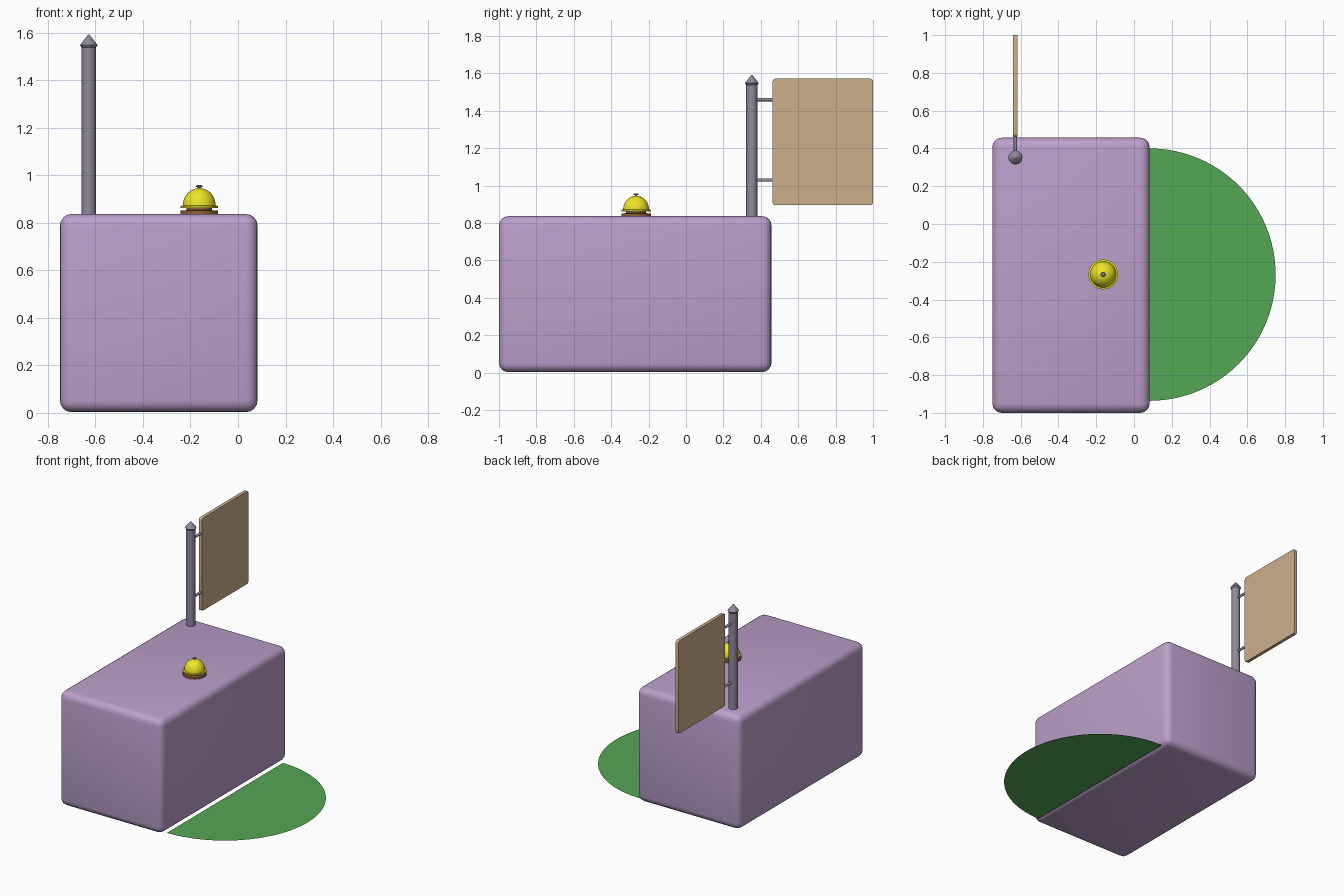
import bpy, bmesh, math
from mathutils import Vector

if "Cube" in bpy.data.objects:
    bpy.data.objects.remove(bpy.data.objects["Cube"])


def material(name, rgb):
    m = bpy.data.materials.new(name)
    m.diffuse_color = (*rgb, 1)
    m.use_nodes = True
    m.node_tree.nodes["Principled BSDF"].inputs["Base Color"].default_value = m.diffuse_color
    return m


LILAC = material("lilac", (0.50, 0.35, 0.60))
GREEN = material("green", (0.09, 0.38, 0.09))
YELLOW = material("yellow", (0.85, 0.78, 0.02))
BROWN = material("brown", (0.28, 0.12, 0.04))
TAN = material("tan", (0.60, 0.43, 0.26))
METAL = material("metal", (0.28, 0.25, 0.33))


def add(name, bm, mat, loc=(0, 0, 0), smooth=True):
    bmesh.ops.recalc_face_normals(bm, faces=bm.faces)
    me = bpy.data.meshes.new(name)
    bm.to_mesh(me)
    bm.free()
    ob = bpy.data.objects.new(name, me)
    ob.location = loc
    me.materials.append(mat)
    bpy.context.collection.objects.link(ob)
    bpy.ops.object.select_all(action='DESELECT')
    bpy.context.view_layer.objects.active = ob
    ob.select_set(True)
    if smooth:
        bpy.ops.object.shade_smooth_by_angle(angle=math.radians(35))
    return ob


def box(name, lo, hi, mat):
    lo, hi = Vector(lo), Vector(hi)
    bm = bmesh.new()
    bmesh.ops.create_cube(bm, size=1)
    bmesh.ops.scale(bm, vec=hi - lo, verts=bm.verts)
    return bm, (lo + hi) / 2


def lathe(name, profile, mat, loc, sides=32):
    """Revolve an (r, z) profile that starts and ends on the axis."""
    bm = bmesh.new()
    vs = [bm.verts.new((r, 0, z)) for r, z in profile]
    es = [bm.edges.new(p) for p in zip(vs, vs[1:])]
    bmesh.ops.spin(bm, geom=vs + es, cent=(0, 0, 0), axis=(0, 0, 1),
                   angle=2 * math.pi, steps=sides)
    bmesh.ops.remove_doubles(bm, verts=bm.verts, dist=1e-5)
    return add(name, bm, mat, loc)


# Counter block with rounded edges
bm, mid = box("counter", (-0.75, -1.0, 0.003), (0.083, 0.457, 0.837), LILAC)
bmesh.ops.bevel(bm, geom=bm.edges[:], offset=0.05, segments=4, profile=0.5,
                affect='EDGES')
add("counter", bm, LILAC, mid)

# Half-round mat on the floor
bm = bmesh.new()
arc = [-math.pi / 2 + math.pi * i / 48 for i in range(49)]
bm.faces.new([bm.verts.new((0.668 * math.cos(a), 0.668 * math.sin(a), 0)) for a in arc])
add("floor_mat", bm, GREEN, (0.082, -0.268, 0.001), smooth=False)

# Desk bell
BELL = (-0.163, -0.267, 0.837)
lathe("bell_base", [(0, -0.004), (0.079, -0.004), (0.079, 0.014), (0.054, 0.016),
                    (0.054, 0.028), (0, 0.028)], BROWN, BELL)
dome = [(0.069 * math.cos(t), 0.036 + 0.073 * math.sin(t))
        for t in (math.pi / 2 * i / 10 for i in range(10))]
lathe("bell_dome", [(0, 0.026), (0.079, 0.026), (0.079, 0.034)] + dome + [(0, 0.109)],
      YELLOW, BELL)
lathe("bell_button", [(0, 0.105), (0.006, 0.105), (0.006, 0.112), (0.014, 0.114),
                      (0.014, 0.118), (0.009, 0.122), (0, 0.122)], METAL, BELL, 16)

# Sign post with pointed cap
lathe("sign_post", [(0, 0.82), (0.03, 0.82), (0.03, 1.54), (0, 1.54)],
      METAL, (-0.628, 0.352, 0))
lathe("post_cap", [(0, 1.538), (0.03, 1.538), (0.037, 1.548), (0.003, 1.592), (0, 1.593)],
      METAL, (-0.628, 0.352, 0))

# Two arms holding the board
for i, z in enumerate((1.03, 1.46)):
    arm = lathe(f"sign_arm_{i + 1}", [(0, 0), (0.009, 0), (0.009, 0.11), (0, 0.11)],
                METAL, (-0.628, 0.36, z), 16)
    arm.rotation_euler.x = -math.pi / 2

# Sign board with rounded corners
bm, mid = box("sign_board", (-0.640, 0.463, 0.896), (-0.616, 1.0, 1.572), TAN)
corners = [e for e in bm.edges if abs(e.verts[0].co.x - e.verts[1].co.x) > 0.01]
bmesh.ops.bevel(bm, geom=corners, offset=0.016, segments=4, profile=0.5, affect='EDGES')
add("sign_board", bm, TAN, mid)
